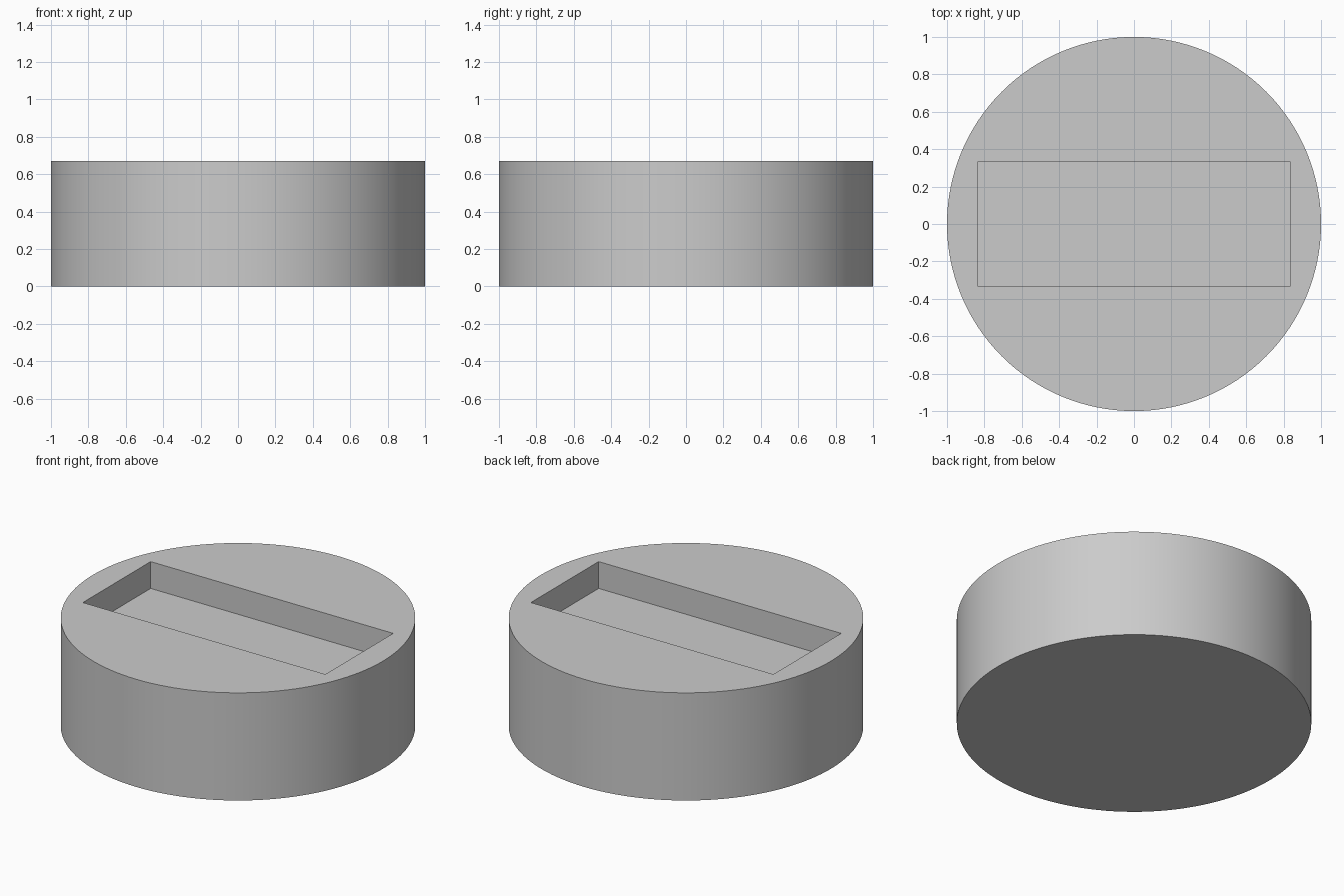
import bpy
import math

default = bpy.data.objects.get("Cube")
if default:
    bpy.data.objects.remove(default, do_unlink=True)

RADIUS, HEIGHT = 1.0, 0.67
SLOT_X, SLOT_Y, SLOT_DEPTH = 1.67, 0.667, 0.167

# Single plain grey
grey = bpy.data.materials.new("plain_grey")
grey.use_nodes = True
colour = (0.6, 0.6, 0.6, 1.0)
grey.diffuse_color = colour
grey.node_tree.nodes["Principled BSDF"].inputs["Base Color"].default_value = colour

# Round body
bpy.ops.mesh.primitive_cylinder_add(vertices=128, radius=RADIUS, depth=HEIGHT,
                                    location=(0, 0, HEIGHT / 2))
body = bpy.context.object
body.name = "round_base"
body.data.materials.append(grey)

# Block that cuts the rectangular slot into the top
bpy.ops.mesh.primitive_cube_add(size=1, location=(0, 0, HEIGHT))
cutter = bpy.context.object
cutter.name = "slot_cutter"
cutter.scale = (SLOT_X, SLOT_Y, SLOT_DEPTH * 2)
cutter.hide_render = True
cutter.data.materials.append(grey)

cut = body.modifiers.new("slot", 'BOOLEAN')
cut.operation = 'DIFFERENCE'
cut.solver = 'EXACT'
cut.object = cutter

bpy.ops.object.select_all(action='DESELECT')
body.select_set(True)
bpy.context.view_layer.objects.active = body
bpy.ops.object.modifier_apply(modifier=cut.name)
bpy.data.objects.remove(cutter, do_unlink=True)

# Smooth round wall, crisp rims and slot edges
bpy.ops.object.shade_smooth_by_angle(angle=math.radians(30))
